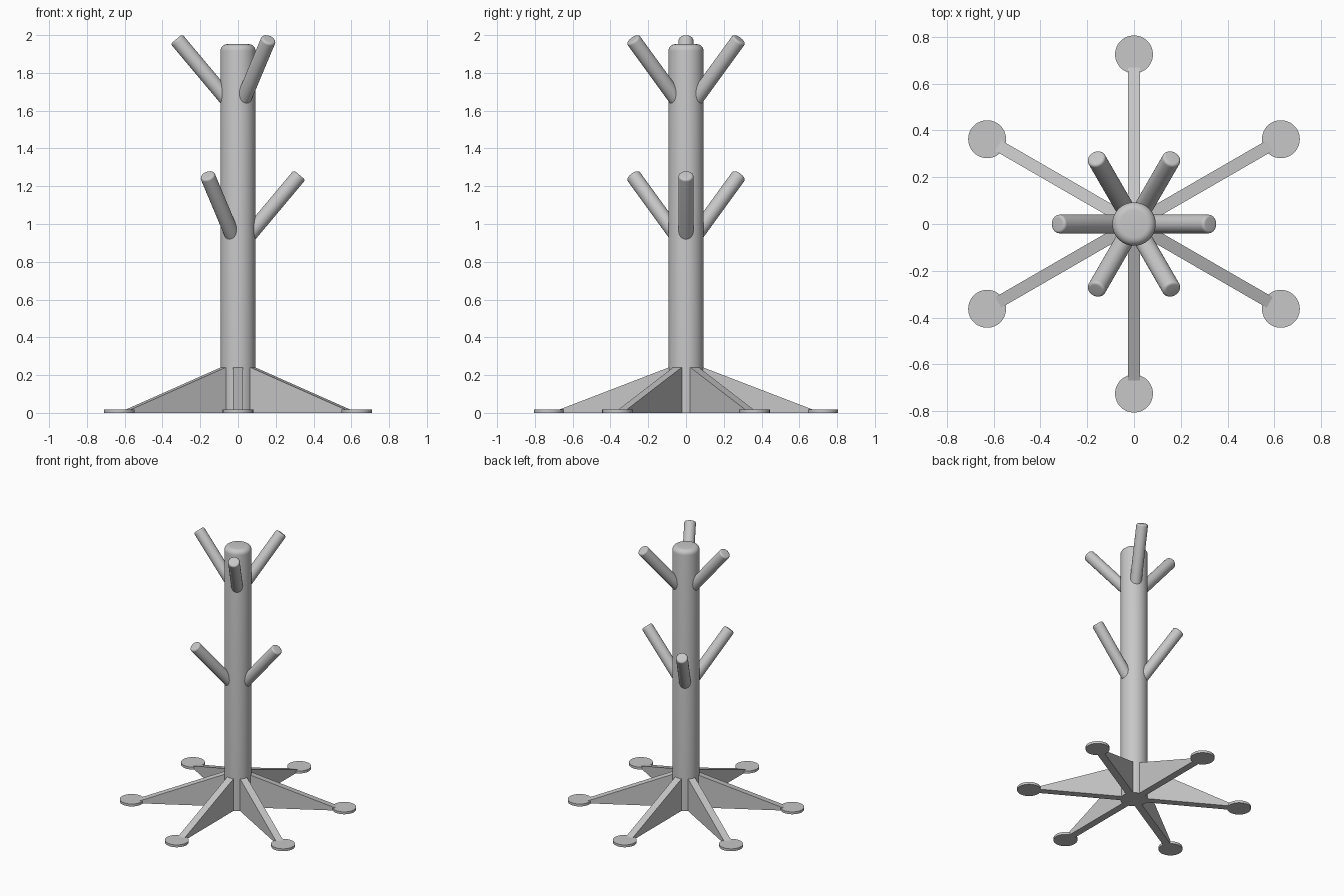
import bpy
from math import radians, sin, cos
from mathutils import Matrix, Vector

cube = bpy.data.objects.get("Cube")
if cube:
    bpy.data.objects.remove(cube, do_unlink=True)

grey = bpy.data.materials.new("grey")
grey.use_nodes = True
grey.diffuse_color = (0.57, 0.57, 0.57, 1)
grey.node_tree.nodes["Principled BSDF"].inputs["Base Color"].default_value = grey.diffuse_color


def add_object(name, verts, faces, matrix, smooth=True):
    mesh = bpy.data.meshes.new(name)
    mesh.from_pydata(verts, [], faces)
    mesh.materials.append(grey)
    obj = bpy.data.objects.new(name, mesh)
    bpy.context.collection.objects.link(obj)
    obj.matrix_world = matrix
    if smooth:
        bpy.ops.object.select_all(action="DESELECT")
        obj.select_set(True)
        bpy.context.view_layer.objects.active = obj
        bpy.ops.object.shade_smooth_by_angle(angle=radians(35))
    return obj


def rod(name, radius, length, rounding, matrix, sides=48, steps=6):
    """Cylinder along local z from the origin, with a rounded far rim."""
    profile = [(radius, 0)]
    if rounding:
        for i in range(steps + 1):
            a = radians(90) * i / steps
            profile.append((radius - rounding + rounding * cos(a),
                            length - rounding + rounding * sin(a)))
    else:
        profile.append((radius, length))
    verts = [(r * cos(radians(360) * s / sides), r * sin(radians(360) * s / sides), z)
             for r, z in profile for s in range(sides)]
    faces = [(k * sides + s, k * sides + (s + 1) % sides,
              (k + 1) * sides + (s + 1) % sides, (k + 1) * sides + s)
             for k in range(len(profile) - 1) for s in range(sides)]
    faces.append(tuple(reversed(range(sides))))
    faces.append(tuple(range(len(verts) - sides, len(verts))))
    return add_object(name, verts, faces, matrix)


# Central post
rod("post", 0.093, 1.952, 0.035, Matrix.Identity(4), sides=64)

# Six wedge legs, each ending in a flat round foot
leg_profile = [(0.03, 0), (0.67, 0), (0.67, 0.018), (0.085, 0.243), (0.03, 0.243)]
n = len(leg_profile)
half_width = 0.026
for i in range(6):
    turn = Matrix.Rotation(radians(30 + 60 * i), 4, "Z")
    verts = [(x, y, z) for y in (-half_width, half_width) for x, z in leg_profile]
    faces = [tuple(range(n)), tuple(reversed(range(n, 2 * n)))]
    faces += [(k, k + n, (k + 1) % n + n, (k + 1) % n) for k in range(n)]
    add_object(f"leg_{i + 1}", verts, faces, turn, smooth=False)
    rod(f"foot_{i + 1}", 0.081, 0.018, 0, turn @ Matrix.Translation((0.725, 0, 0)))

# Two tiers of three slanted pegs, staggered around the post
tilt = radians(40)
peg_length = 0.45
for tier, tip_height, first_angle in (("upper", 1.979, 60), ("lower", 1.259, 0)):
    for i in range(3):
        turn = Matrix.Rotation(radians(first_angle + 120 * i), 4, "Z")
        direction = Vector((sin(tilt), 0, cos(tilt)))
        start = Vector((0.326, 0, tip_height)) - direction * peg_length
        matrix = turn @ Matrix.Translation(start) @ Matrix.Rotation(tilt, 4, "Y")
        rod(f"{tier}_peg_{i + 1}", 0.04, peg_length, 0.013, matrix, sides=32)
